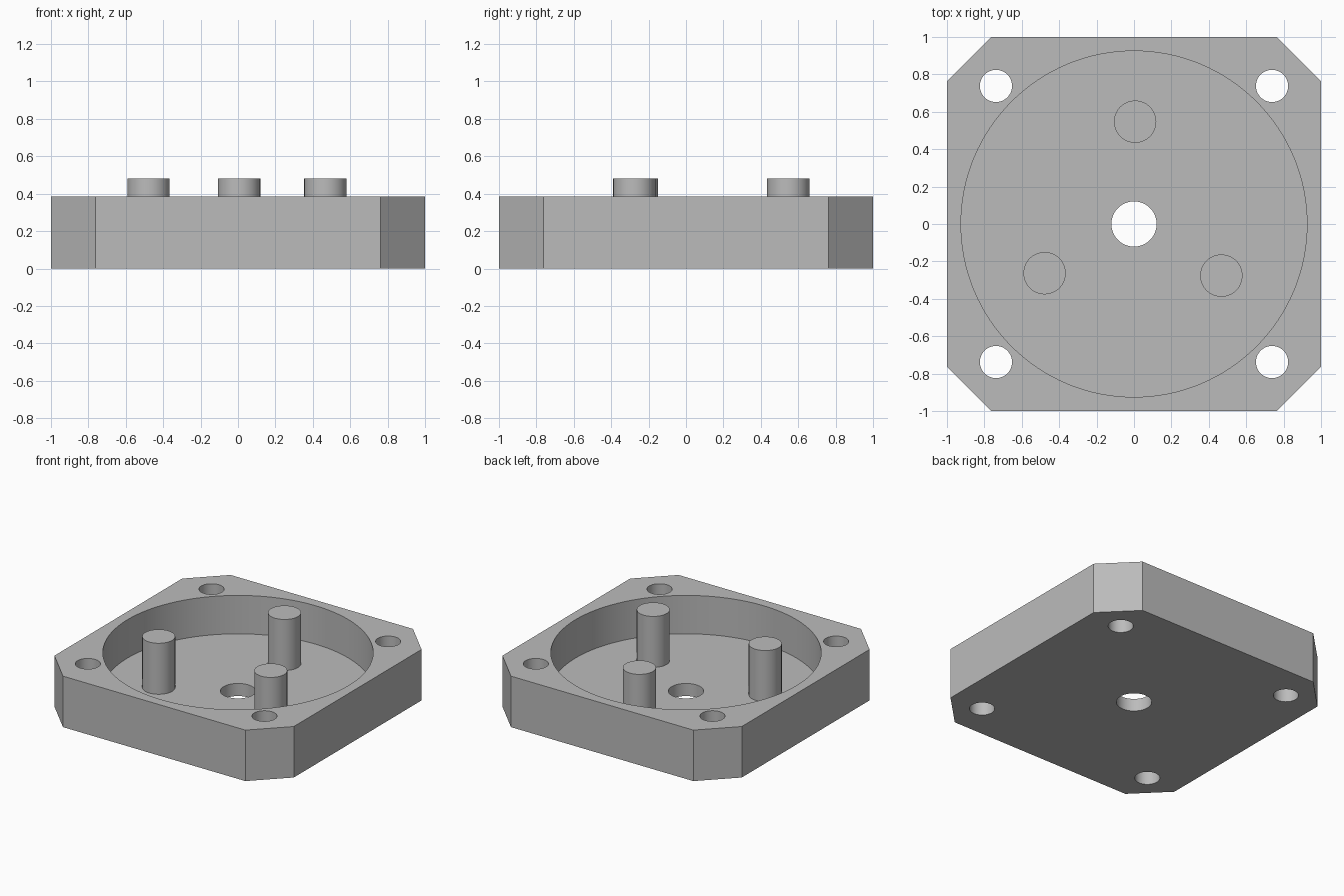
import bpy
import bmesh
import math

if "Cube" in bpy.data.objects:
    bpy.data.objects.remove(bpy.data.objects["Cube"], do_unlink=True)

HEIGHT = 0.385        # outer height of the housing
FLOOR = 0.095         # thickness of the base
CHAMFER = 0.762       # where each straight side meets its cut corner
POST_TOP = 0.48

grey = bpy.data.materials.new("plain grey")
grey.use_nodes = True
colour = (0.5, 0.5, 0.5, 1)
grey.diffuse_color = colour
grey.node_tree.nodes["Principled BSDF"].inputs["Base Color"].default_value = colour


def cylinder(name, x, y, radius, bottom, top, sides=64):
    bpy.ops.mesh.primitive_cylinder_add(
        vertices=sides, radius=radius, depth=top - bottom,
        location=(x, y, (bottom + top) / 2))
    obj = bpy.context.object
    obj.name = name
    obj.data.materials.append(grey)
    return obj


def smooth(obj):
    bpy.ops.object.select_all(action='DESELECT')
    obj.select_set(True)
    bpy.context.view_layer.objects.active = obj
    bpy.ops.object.shade_smooth_by_angle(angle=math.radians(30))


# Square housing with cut corners, extruded from its outline
bm = bmesh.new()
outline = []
for turn in range(4):
    c, s = round(math.cos(turn * math.pi / 2)), round(math.sin(turn * math.pi / 2))
    for x, y in ((1, -CHAMFER), (1, CHAMFER)):
        outline.append(bm.verts.new((x * c - y * s, x * s + y * c, 0)))
base = bm.faces.new(outline)
extruded = bmesh.ops.extrude_face_region(bm, geom=[base])["geom"]
top_verts = [v for v in extruded if isinstance(v, bmesh.types.BMVert)]
bmesh.ops.translate(bm, verts=top_verts, vec=(0, 0, HEIGHT))
bmesh.ops.recalc_face_normals(bm, faces=bm.faces)
mesh = bpy.data.meshes.new("housing")
bm.to_mesh(mesh)
bm.free()
mesh.materials.append(grey)
housing = bpy.data.objects.new("housing", mesh)
bpy.context.collection.objects.link(housing)

# Round pocket, centre hole and four corner holes
cutters = [
    cylinder("pocket_cutter", 0, 0, 0.925, FLOOR, 1, 128),
    cylinder("centre_hole_cutter", 0, 0, 0.121, -0.5, 0.3),
]
for sx in (-1, 1):
    for sy in (-1, 1):
        cutters.append(cylinder("corner_hole_cutter", sx * 0.738, sy * 0.738,
                                0.086, -0.5, 1))
for cutter in cutters:
    cutter.hide_render = True
    bpy.context.view_layer.objects.active = housing
    cut = housing.modifiers.new("cut", 'BOOLEAN')
    cut.operation = 'DIFFERENCE'
    cut.solver = 'EXACT'
    cut.object = cutter
    bpy.ops.object.modifier_apply(modifier=cut.name)
    bpy.data.objects.remove(cutter, do_unlink=True)
smooth(housing)

# Three posts standing on the pocket floor
for name, x, y in (("back_post", 0.006, 0.547),
                   ("right_post", -0.478, -0.263),
                   ("left_post", 0.467, -0.276)):
    smooth(cylinder(name, x, y, 0.113, FLOOR - 0.01, POST_TOP))
